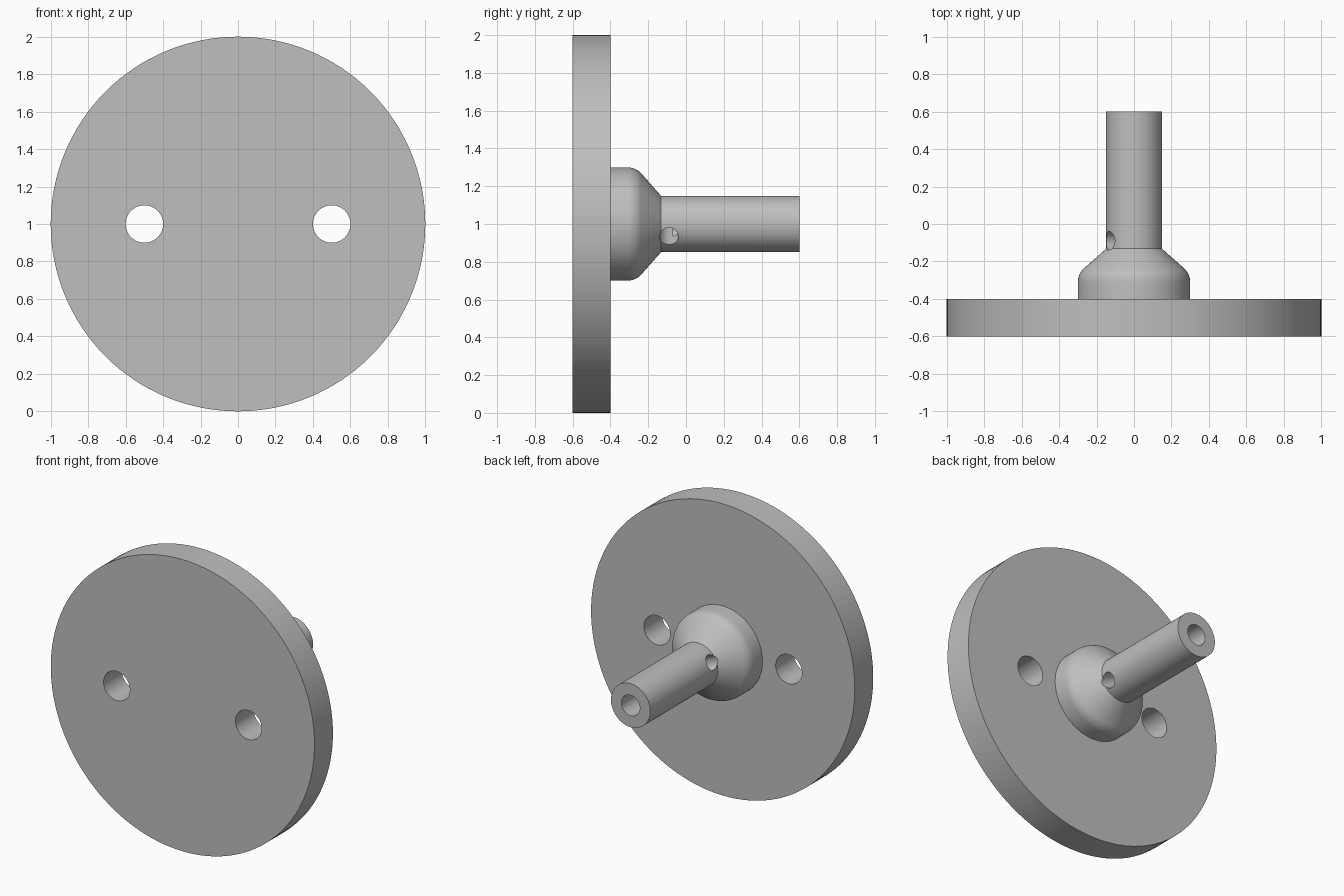
import bpy, bmesh, math
from mathutils import Matrix, Vector

cube = bpy.data.objects.get("Cube")
if cube:
    bpy.data.objects.remove(cube, do_unlink=True)

AXIS_Z = 1.0      # height of the shaft axis
SEGMENTS = 128

grey = bpy.data.materials.new("plain_grey")
grey.use_nodes = True
colour = (0.52, 0.52, 0.52, 1)
grey.diffuse_color = colour
grey.node_tree.nodes["Principled BSDF"].inputs["Base Color"].default_value = colour


def lathe(name, profile, steps=SEGMENTS):
    """Revolve (radius, y) points about the y axis through AXIS_Z."""
    bm = bmesh.new()
    verts = [bm.verts.new((r, y, AXIS_Z)) for r, y in profile]
    edges = [bm.edges.new(pair) for pair in zip(verts, verts[1:])]
    bmesh.ops.spin(bm, geom=verts + edges, cent=(0, 0, AXIS_Z), axis=(0, 1, 0),
                   angle=math.tau, steps=steps, use_merge=True)
    bmesh.ops.remove_doubles(bm, verts=bm.verts, dist=1e-5)
    bmesh.ops.recalc_face_normals(bm, faces=bm.faces)
    mesh = bpy.data.meshes.new(name)
    bm.to_mesh(mesh)
    bm.free()
    mesh.materials.append(grey)
    obj = bpy.data.objects.new(name, mesh)
    bpy.context.collection.objects.link(obj)
    return obj


def drill(target, centre, direction, radius, length):
    """Cut a round hole through the target."""
    rotation = Vector(direction).to_track_quat('Z', 'Y').to_matrix().to_4x4()
    bm = bmesh.new()
    bmesh.ops.create_cone(bm, cap_ends=True, segments=48, radius1=radius, radius2=radius,
                          depth=length, matrix=Matrix.Translation(centre) @ rotation)
    mesh = bpy.data.meshes.new("hole_cutter")
    bm.to_mesh(mesh)
    bm.free()
    mesh.materials.append(grey)
    cutter = bpy.data.objects.new("hole_cutter", mesh)
    cutter.hide_render = True
    bpy.context.collection.objects.link(cutter)
    mod = target.modifiers.new("hole", 'BOOLEAN')
    mod.operation = 'DIFFERENCE'
    mod.solver = 'EXACT'
    mod.object = cutter
    bpy.context.view_layer.objects.active = target
    bpy.ops.object.modifier_apply(modifier=mod.name)
    bpy.data.objects.remove(cutter, do_unlink=True)


# Round plate with two through holes
plate = lathe("round_plate", [(0, -0.6), (1, -0.6), (1, -0.4), (0, -0.4)])
for side in (-1, 1):
    drill(plate, (0.5 * side, -0.5, AXIS_Z), (0, 1, 0), 0.1, 0.4)

# Hub with a rounded shoulder and cone, running into the bored shaft
fillet = 0.1
shoulder = [(0.3 - fillet * (1 - math.cos(a)), -0.31 + fillet * math.sin(a))
            for a in (math.radians(45) * i / 6 for i in range(7))]
profile = [(0, -0.45), (0.3, -0.45)] + shoulder + [
    (0.149, -0.132), (0.149, 0.6),      # cone end and shaft
    (0.07, 0.6), (0.07, -0.07), (0, -0.07)]   # blind bore
shaft = lathe("hub_and_shaft", profile)

# Tilted cross hole at the root of the shaft
tilt = math.radians(27)
drill(shaft, (0, -0.09, AXIS_Z), (math.cos(tilt), 0, -math.sin(tilt)), 0.05, 0.6)

# Smooth round surfaces with crisp rims
for obj in (plate, shaft):
    bpy.ops.object.select_all(action='DESELECT')
    obj.select_set(True)
    bpy.context.view_layer.objects.active = obj
    bpy.ops.object.shade_smooth_by_angle(angle=math.radians(30))
